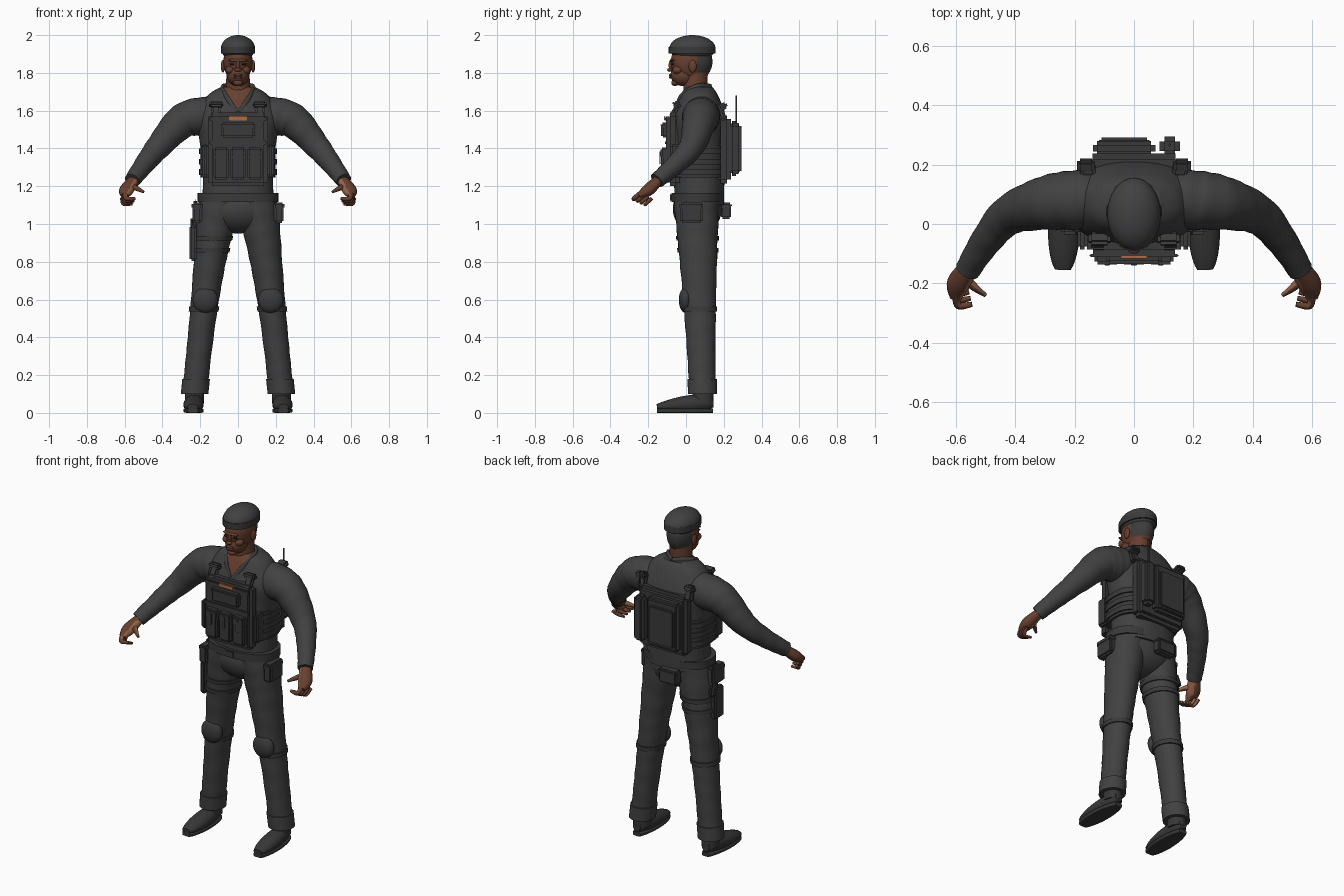
import bpy, bmesh, math
from mathutils import Vector, Matrix

default_cube = bpy.data.objects.get("Cube")
if default_cube:
    bpy.data.objects.remove(default_cube, do_unlink=True)


def material(name, *rgb):
    mat = bpy.data.materials.new(name)
    mat.use_nodes = True
    mat.diffuse_color = (*rgb, 1)
    mat.node_tree.nodes["Principled BSDF"].inputs["Base Color"].default_value = (*rgb, 1)
    return mat


CLOTH = material("charcoal cloth", .053, .053, .054)
GEAR = material("dark gear", .042, .042, .044)
BOOT = material("boot leather", .038, .038, .038)
HAIR = material("short hair", .045, .045, .045)
SKIN = material("brown skin", .135, .05, .028)
PALM = material("light palm", .3, .13, .07)
TAG = material("orange tag", .42, .15, .06)
EYE = material("dark eye", .03, .015, .01)


def finish(name, mesh, mats, rule=None):
    """Turn a bmesh into a smooth-shaded object; rule picks a material for each face."""
    bmesh.ops.recalc_face_normals(mesh, faces=mesh.faces)
    for face in mesh.faces:
        face.smooth = True
        if rule:
            face.material_index = int(rule(face.calc_center_median(), face.normal))
    data = bpy.data.meshes.new(name)
    mesh.to_mesh(data)
    mesh.free()
    for mat in mats:
        data.materials.append(mat)
    data.set_sharp_from_angle(angle=math.radians(40))
    bpy.context.collection.objects.link(bpy.data.objects.new(name, data))


def smooth_path(rings, steps):
    """Catmull-Rom interpolation between neighbouring cross-sections."""
    last = len(rings) - 1
    path = []
    for i in range(last):
        four = rings[max(i - 1, 0)], rings[i], rings[i + 1], rings[min(i + 2, last)]
        for t in (step / steps for step in range(steps)):
            path.append([b + t / 2 * (c - a + t * (2 * a - 5 * b + 4 * c - d + t * (3 * (b - c) + d - a)))
                         for a, b, c, d in zip(*four)])
    return path + [list(rings[last])]


def loft(name, rings, mats, side=1, follow=False, sides=32, steps=6, power=2, fold=0, rule=None):
    """Skin over rings (x, y, z, half width, half depth); follow turns them along the path."""
    mesh = bmesh.new()
    path = smooth_path(rings, steps)
    last = len(path) - 1
    loops = []
    for i, (x, y, z, wide, deep) in enumerate(path):
        u, v = Vector((1, 0, 0)), Vector((0, 1, 0))
        if follow:
            tangent = Vector(path[min(i + 1, last)][:3]) - Vector(path[max(i - 1, 0)][:3])
            tangent.normalize()
            u = tangent.cross(Vector((0, 0, 1))).normalized()
            v = u.cross(tangent)
        loop = []
        for j in range(sides):
            angle = math.tau * j / sides
            c, s = math.cos(angle), math.sin(angle)
            crease = 1 + fold * math.sin(i * 1.3 + 2 * math.sin(angle + i / 5))
            point = Vector((x, y, z))
            point += u * wide * crease * math.copysign(abs(c) ** (2 / power), c)
            point += v * deep * crease * math.copysign(abs(s) ** (2 / power), s)
            loop.append(mesh.verts.new((point.x * side, point.y, point.z)))
        loops.append(loop)
    for low, high in zip(loops, loops[1:]):
        for j in range(sides):
            k = (j + 1) % sides
            mesh.faces.new((low[j], low[k], high[k], high[j]))
    mesh.faces.new(loops[0])
    mesh.faces.new(loops[-1])
    finish(name, mesh, mats, rule)


def tube(name, points, mats, side=1, flat=1, **options):
    """Sweep along points (x, y, z, radius); flat scales the height of the section."""
    loft(name, [(*point, point[-1] * flat) for point in points], mats, side, True, **options)


def band(name, at, wide, deep, height, power=2):
    x, y, z = at
    loft(name, [(x, y, z + h, wide, deep) for h in (-height / 2, height / 2)], [GEAR], steps=1, power=power)


def box(name, at, size, mat=GEAR, bevel=.01, tilt=0):
    mesh = bmesh.new()
    matrix = Matrix.Translation(at) @ Matrix.Rotation(tilt, 4, 'X') @ Matrix.Diagonal((*size, 1))
    bmesh.ops.create_cube(mesh, size=1, matrix=matrix)
    bmesh.ops.bevel(mesh, geom=mesh.edges[:], offset=min(bevel, min(size) * .4), segments=2, affect='EDGES')
    finish(name, mesh, [mat])


def pouch(name, at, size):
    """A rounded pouch with a slightly larger flap over its top third."""
    box(name, at, size)
    flap = Vector(size) + Vector((.006, .006, 0))
    flap.z /= 3
    box(name + "_flap", Vector(at) + Vector((0, 0, flap.z)), flap)


def ball(name, at, radii, mats, rule=None):
    mesh = bmesh.new()
    matrix = Matrix.Translation(at) @ Matrix.Diagonal((*radii, 1))
    bmesh.ops.create_uvsphere(mesh, u_segments=48, v_segments=24, radius=1, matrix=matrix)
    finish(name, mesh, mats, rule)


def leg_ring(z, grow=0):
    """Cross-section of the left leg: it tapers and spreads outward going down."""
    t = (1.12 - z) / 1.02
    return (.09 + .14 * t ** .75, .055 + .033 * t, z,
            .066 + .05 * (1 - t) ** 2.5 + grow, .07 + .05 * (1 - t) ** 1.5 + grow)


def leg_band(name, z, height, side, mat=GEAR):
    loft(name, [leg_ring(z + h, .007) for h in (-height / 2, height / 2)], [mat], side, steps=2)


def foot_rings(sole):
    """Cross-sections from heel to toe, rounded at both ends."""
    for i in range(1, 20):
        t = i / 20
        rounding = math.sin(math.pi * t) ** .4
        high = .012 if sole else .06 - .03 * t
        yield (.23 + .01 * t, .16 - .33 * t, high, (.05 + .007 * t) * rounding, high * (1 if sole else rounding))


# Shirt with an open neck, pelvis and belt
loft("shirt", [(0, .07, z, wide, deep) for z, wide, deep in (
    (1.1, .19, .13), (1.3, .185, .135), (1.45, .205, .14), (1.57, .22, .14),
    (1.68, .16, .1), (1.725, .09, .07))],
     [CLOTH, SKIN], sides=96, steps=12, power=2.3,
     rule=lambda at, normal: at.y < .04 and abs(at.x) < (at.z - 1.585) * .55)
ball("pelvis", (0, .06, 1.08), (.2, .13, .13), [CLOTH])
band("belt", (0, .06, 1.14), .214, .138, .046, 2.4)
box("belt_buckle", (0, -.08, 1.14), (.06, .012, .04))

# Neck, head and face
loft("neck", [(0, .05, 1.58, .07, .06), (0, .05, 1.82, .06, .066)], [SKIN])
ball("skull", (0, .03, 1.86), (.077, .11, .11), [SKIN, HAIR],
     lambda at, normal: at.z > 1.8 and at.y > .055)
ball("jaw", (0, -.012, 1.79), (.06, .07, .06), [SKIN])
ball("chin", (0, -.058, 1.748), (.026, .02, .018), [SKIN])
ball("brow", (0, -.07, 1.866), (.05, .016, .01), [SKIN])
ball("nose_bridge", (0, -.08, 1.84), (.01, .012, .03), [SKIN])
ball("nose_tip", (0, -.086, 1.816), (.019, .014, .01), [SKIN])
for lip, z in (("upper_lip", 1.788), ("lower_lip", 1.776)):
    ball(lip, (0, -.08, z), (.024, .011, .007), [SKIN])

# Beret
ball("beret_crown", (0, .034, 1.93), (.09, .122, .07), [CLOTH])
band("beret_band", (0, .032, 1.92), .091, .124, .036)

for side, label in ((1, "left_"), (-1, "right_")):
    # Face sides and collar
    ball(label + "ear", (side * .08, .035, 1.835), (.011, .021, .033), [SKIN])
    ball(label + "eye", (side * .031, -.07, 1.846), (.015, .008, .005), [EYE])
    ball(label + "cheek", (side * .042, -.045, 1.815), (.024, .026, .022), [SKIN])
    tube(label + "collar", ((0, .13, 1.72, .01), (.08, .06, 1.72, .01), (.065, -.02, 1.67, .01),
                            (.01, -.06, 1.59, .007)), [CLOTH], side, flat=2.2)

    # Sleeve and hand
    tube(label + "sleeve", ((.1, .08, 1.58, .09), (.2, .08, 1.57, .1), (.3, .07, 1.54, .09),
                            (.42, .03, 1.41, .067), (.5, -.06, 1.31, .052), (.56, -.155, 1.23, .042)),
         [CLOTH], side, steps=9, fold=.016)
    inner = lambda at, normal: normal.x * side < -.35
    tube(label + "palm", ((.55, -.14, 1.24, .03), (.59, -.2, 1.18, .04), (.6, -.25, 1.15, .02)),
         [SKIN, PALM], side, flat=.8, rule=inner)
    for i, finger in enumerate(("index", "middle", "ring", "little")):
        x, y, z, r = .6 + i / 200, -.24 + i / 50, 1.165 - i / 100, .0125 - i / 1000
        tube(label + finger + "_finger", ((x, y, z, r), (x - .01, y - .035, z - .03, r),
                                          (x - .055, y - .03, z - .03, r * .7)),
             [SKIN, PALM], side, sides=12, rule=inner)
    tube(label + "thumb", ((.57, -.18, 1.2, .016), (.54, -.21, 1.19, .014), (.5, -.24, 1.17, .007)),
         [SKIN, PALM], side, sides=12, rule=inner)

    # Trouser leg, knee pad and boot
    loft(label + "trouser_leg", [leg_ring(1.12 - i / 40) for i in range(41)], [CLOTH], side, steps=1, fold=.014)
    leg_band(label + "trouser_hem", .14, .08, side, CLOTH)
    ball(label + "knee_pad", (side * .173, -.002, .597), (.067, .036, .068), [GEAR])
    leg_band(label + "knee_strap", .55, .025, side)
    loft(label + "boot_shaft", [(.23, .09, z, .05, .056) for z in (.05, .18)], [BOOT], side)
    loft(label + "boot_foot", list(foot_rings(False)), [BOOT], side, True, steps=1)
    loft(label + "boot_sole", list(foot_rings(True)), [BOOT], side, True, steps=1, power=5)

    # Vest shoulder fittings, side pouch and hip pouch
    box(label + "front_strap", (side * .118, -.06, 1.6), (.05, .025, .09), tilt=-.5)
    box(label + "front_buckle", (side * .116, -.05, 1.632), (.075, .045, .032), tilt=-.4)
    box(label + "back_strap", (side * .155, .185, 1.59), (.05, .035, .09), tilt=.3)
    box(label + "back_buckle", (side * .162, .195, 1.622), (.06, .05, .035), tilt=.4)
    box(label + "vest_side_pouch", (side * .174, -.05, 1.335), (.034, .07, .17))
    pouch(label + "hip_pouch", (side * .216, .028, 1.06), (.052, .12, .11))

# Vest: front plate, wrap-around sides, webbing and pouches
box("vest_front_plate", (0, -.07, 1.395), (.315, .07, .39), bevel=.02)
band("vest_side_panel", (0, .065, 1.33), .198, .148, .17, 2.6)
for i in range(3):
    band("vest_webbing", (0, .065, 1.275 + i * .055), .206, .155, .03, 2.6)
for z in (1.43, 1.555):
    box("front_webbing", (0, -.106, z), (.3, .01, .022))
for x in (-.09, 0, .09):
    pouch("magazine_pouch", (x, -.112, 1.32), (.08, .042, .17))
    box("magazine_tab", (x, -.137, 1.35), (.02, .006, .07))
pouch("chest_pouch", (0, -.114, 1.497), (.18, .036, .08))
box("name_tag", (0, -.112, 1.56), (.096, .009, .026), TAG)

# Back plate, flat pack and radio with aerial
box("vest_back_plate", (0, .2, 1.395), (.32, .075, .36), bevel=.02)
box("back_pack", (-.033, .255, 1.4), (.21, .05, .29), bevel=.014)
box("back_pack_panel", (-.033, .28, 1.39), (.17, .022, .23))
box("radio", (.12, .262, 1.4), (.068, .064, .27), bevel=.016)
band("aerial", (.12, .266, 1.6), .005, .005, .16)

# Rear belt pouch, thigh holster and its straps
pouch("rear_pouch", (-.04, .212, 1.07), (.12, .055, .085))
box("holster_hanger", (-.226, .05, 1.05), (.02, .05, .16))
box("holster", (-.238, .04, .9), (.036, .085, .19))
box("pistol_grip", (-.238, .078, .99), (.028, .05, .09), BOOT, tilt=.35)
for z in (.925, .86):
    leg_band("thigh_strap", z, .024, -1)
